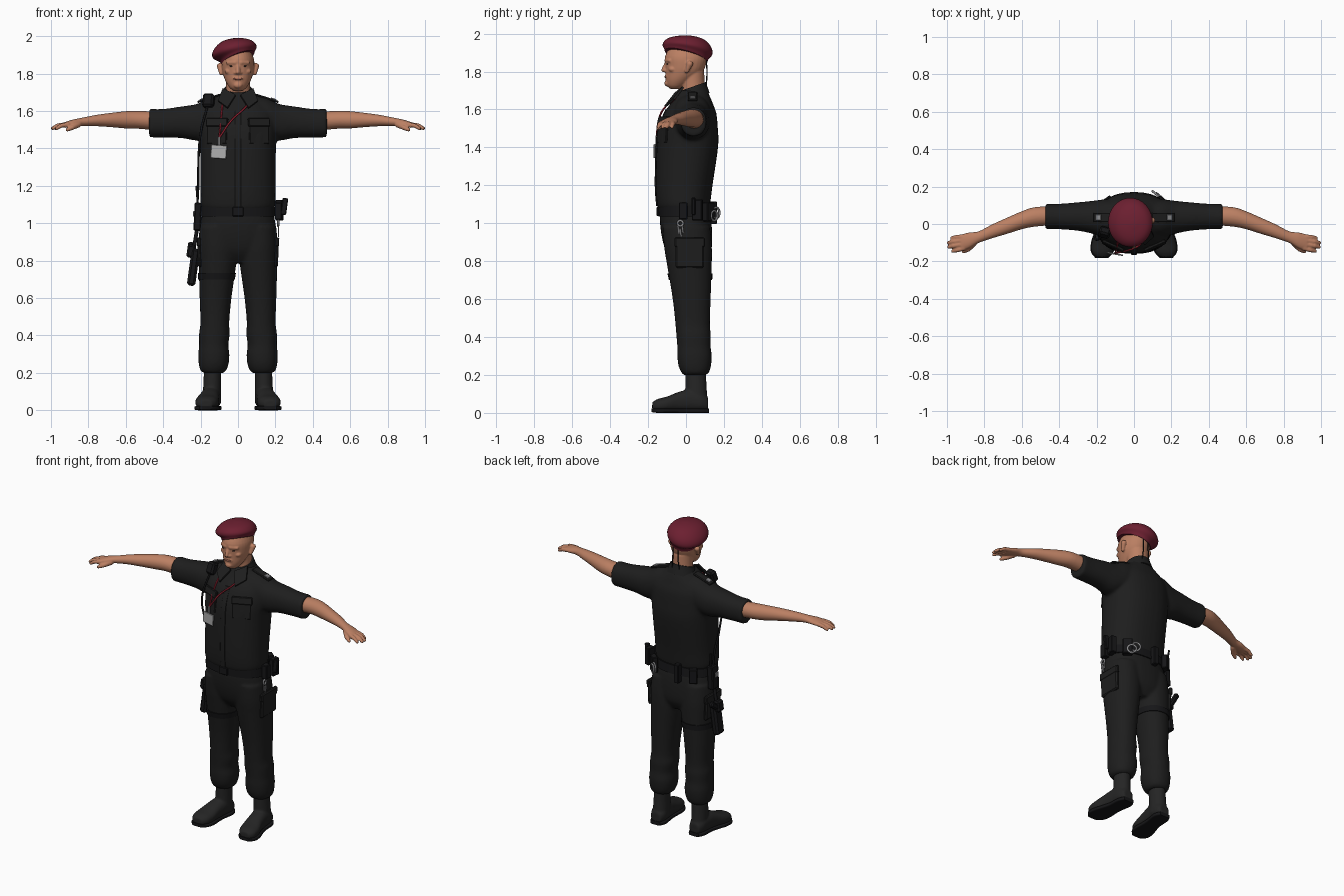
import bpy, bmesh, math
from mathutils import Vector, Matrix, Euler

default_cube = bpy.data.objects.get("Cube")
if default_cube:
    bpy.data.objects.remove(default_cube, do_unlink=True)


def material(name, red, green, blue, rough=0.8):
    mat = bpy.data.materials.new(name)
    mat.use_nodes = True
    mat.diffuse_color = (red, green, blue, 1)
    shader = next(n for n in mat.node_tree.nodes if n.type == 'BSDF_PRINCIPLED')
    shader.inputs["Base Color"].default_value = (red, green, blue, 1)
    shader.inputs["Roughness"].default_value = rough
    mat.roughness = rough
    return mat


CLOTH = material("black cloth", .013, .013, .013)
LEATHER = material("boot leather", .018, .018, .018)
GEAR = material("gear black", .008, .008, .009)
WOOL = material("maroon wool", .15, .014, .03)
SKIN = material("skin", .5, .215, .125)
LIP = material("lip", .33, .12, .08)
CARD = material("card grey", .42, .42, .42)
STEEL = material("steel", .25, .25, .26)
CORD = material("red cord", .3, .015, .03)

PLACE = {'X': lambda t, a, b: (t, a, b), 'Y': lambda t, a, b: (a, t, b),
         'Z': lambda t, a, b: (a, b, t)}


def blend(p, q, r, s, t):
    """Smooth interpolation from q to r."""
    return [b + t / 2 * (c - a + t * (2 * a - 5 * b + 4 * c - d + t * (3 * (b - c) + d - a)))
            for a, b, c, d in zip(p, q, r, s)]


def loft(bm, axis, rings, side=1, power=2.0, steps=4, sides=32):
    """Rings are (position on axis, centre a, centre b, radius a, radius b)."""
    dense = []
    for i in range(len(rings) - 1):
        four = [rings[max(i - 1, 0)], rings[i], rings[i + 1], rings[min(i + 2, len(rings) - 1)]]
        dense += [blend(*four, k / steps) for k in range(steps)]
    dense.append(rings[-1])
    loops = []
    for t, a, b, ra, rb in dense:
        loop = []
        for k in range(sides):
            angle = math.tau * k / sides
            c, s = math.cos(angle), math.sin(angle)
            x, y, z = PLACE[axis](t, a + ra * math.copysign(abs(c) ** (2 / power), c),
                                  b + rb * math.copysign(abs(s) ** (2 / power), s))
            loop.append(bm.verts.new((x * side, y, z)))
        loops.append(loop)
    for low, high in zip(loops, loops[1:]):
        for k in range(sides):
            n = (k + 1) % sides
            bm.faces.new((low[k], low[n], high[n], high[k]))
    bm.faces.new(loops[0])
    bm.faces.new(loops[-1])


def ball(bm, centre, size):
    bmesh.ops.create_uvsphere(bm, u_segments=20, v_segments=14, radius=1,
                              matrix=Matrix.LocRotScale(Vector(centre), None, Vector(size)))


def limb(bm, start, end, r1, r2):
    """Tapered capsule between two points."""
    start, end = Vector(start), Vector(end)
    line = end - start
    turn = line.to_track_quat('Z', 'Y')
    bmesh.ops.create_cone(bm, cap_ends=True, segments=16, radius1=r1, radius2=r2, depth=line.length,
                          matrix=Matrix.LocRotScale((start + end) / 2, turn, None))
    ball(bm, start, (r1, r1, r1))
    ball(bm, end, (r2, r2, r2))


def finish(bm, name, mat, voxel=0, relax=4, mirror=False, smooth=True):
    bmesh.ops.recalc_face_normals(bm, faces=bm.faces)
    mesh = bpy.data.meshes.new(name)
    bm.to_mesh(mesh)
    bm.free()
    mesh.materials.append(mat)
    if smooth:
        mesh.shade_smooth()
        mesh.set_sharp_from_angle(angle=math.radians(45))
    obj = bpy.data.objects.new(name, mesh)
    bpy.context.collection.objects.link(obj)
    if voxel:
        fuse = obj.modifiers.new("fuse", 'REMESH')
        fuse.mode, fuse.voxel_size, fuse.use_smooth_shade = 'VOXEL', voxel, True
        soft = obj.modifiers.new("soften", 'SMOOTH')
        soft.factor, soft.iterations = .5, relax
    if mirror:
        obj.modifiers.new("mirror", 'MIRROR').use_mirror_merge = False
    return obj


def box(name, mat, centre, size, turn=(0, 0, 0), bevel=.004, mirror=False):
    bm = bmesh.new()
    rot = Euler([math.radians(a) for a in turn])
    bmesh.ops.create_cube(bm, size=1, matrix=Matrix.LocRotScale(Vector(centre), rot, Vector(size)))
    obj = finish(bm, name, mat, mirror=mirror, smooth=False)
    if bevel:
        obj.modifiers.new("bevel", 'BEVEL').width = bevel
    return obj


def tube(name, mat, points, radius, closed=False):
    curve = bpy.data.curves.new(name, 'CURVE')
    curve.dimensions, curve.bevel_depth, curve.bevel_resolution = '3D', radius, 2
    curve.use_fill_caps = True
    spline = curve.splines.new('BEZIER')
    spline.bezier_points.add(len(points) - 1)
    for knot, p in zip(spline.bezier_points, points):
        knot.co = p
        knot.handle_left_type = knot.handle_right_type = 'AUTO'
    spline.use_cyclic_u = closed
    curve.materials.append(mat)
    bpy.context.collection.objects.link(bpy.data.objects.new(name, curve))


# Shirt: trunk and short sleeves fused together
bm = bmesh.new()
loft(bm, 'Z', [(1.07, 0, -.012, .185, .13), (1.1, 0, -.013, .2, .14), (1.2, 0, -.01, .2, .15),
               (1.4, 0, .007, .203, .162), (1.5, 0, .012, .208, .156), (1.58, 0, .022, .2, .138),
               (1.63, 0, .03, .17, .112), (1.665, 0, .035, .12, .093), (1.7, 0, .035, .08, .075)],
     power=2.3)
for side in (1, -1):
    loft(bm, 'X', [(.05, .03, 1.57, .1, .12), (.15, .032, 1.56, .1, .11), (.22, .036, 1.54, .088, .098),
                   (.3, .04, 1.54, .076, .085), (.4, .04, 1.535, .068, .076),
                   (.475, .04, 1.535, .068, .076)], side, 2.2)
finish(bm, "shirt", CLOTH, .01, 5)

# Collar, placket, pockets and shoulder straps
bm = bmesh.new()
loft(bm, 'Z', [(1.65, 0, .035, .1, .09), (1.69, 0, .035, .083, .077), (1.715, 0, .035, .074, .07)])
for v in bm.verts:
    v.co.z += .35 * (v.co.y - .02)
finish(bm, "collar", CLOTH)
bm = bmesh.new()
bm.faces.new([bm.verts.new(p) for p in ((.012, -.052, 1.68), (.08, -.01, 1.715),
                                        (.105, -.06, 1.65), (.055, -.105, 1.612))])
flap = finish(bm, "collar_points", CLOTH, mirror=True, smooth=False)
flap.modifiers.new("thickness", 'SOLIDIFY').thickness = .012
bm = bmesh.new()
loft(bm, 'Z', [(1.09, 0, -.15, .016, .007), (1.2, 0, -.159, .016, .006), (1.4, 0, -.154, .016, .006),
               (1.5, 0, -.143, .016, .006), (1.6, 0, -.102, .016, .007)], power=4)
finish(bm, "placket", CLOTH)
box("chest_pockets", CLOTH, (.112, -.122, 1.48), (.115, .012, .11), (-4, 0, 24), mirror=True)
box("pocket_flaps", CLOTH, (.112, -.118, 1.54), (.125, .016, .045), (-12, 0, 24), mirror=True)
box("shoulder_straps", CLOTH, (.155, .035, 1.668), (.13, .05, .012), (0, 18, 0), mirror=True)
box("rank_slides", STEEL, (.19, .035, 1.664), (.03, .03, .008), (0, 18, 0), .002, mirror=True)

# Trousers: seat and bloused legs
bm = bmesh.new()
loft(bm, 'Z', [(1.09, 0, -.01, .18, .125), (1.02, 0, -.003, .197, .135), (.93, 0, .005, .205, .133),
               (.85, 0, .014, .19, .118), (.79, 0, .02, .12, .08)], power=2.3)
for side in (1, -1):
    loft(bm, 'Z', [(.98, .105, .002, .1, .125), (.88, .108, .01, .104, .126), (.78, .11, .018, .1, .118),
                   (.6, .12, .03, .085, .1), (.47, .124, .035, .077, .091), (.41, .126, .04, .082, .091),
                   (.35, .13, .042, .078, .088), (.3, .129, .045, .083, .091), (.25, .13, .046, .08, .086),
                   (.215, .132, .048, .07, .074), (.2, .132, .048, .055, .06)], side, 2.2)
finish(bm, "trousers", CLOTH, .01, 3)
box("cargo_pockets", CLOTH, (.205, .02, .84), (.022, .15, .15), (0, 2, 0), .008, mirror=True)
box("cargo_flaps", CLOTH, (.209, .02, .9), (.022, .16, .05), (0, 2, 0), .006, mirror=True)

# Boots and soles
bm = bmesh.new()
loft(bm, 'Z', [(.25, .134, .05, .046, .055), (.15, .138, .052, .047, .056), (.04, .14, .056, .05, .06)])
loft(bm, 'Y', [(.117, .14, .045, .034, .035), (.08, .141, .058, .05, .05), (.02, .146, .065, .052, .058),
               (-.04, .154, .058, .054, .052), (-.1, .164, .046, .062, .04),
               (-.15, .17, .039, .056, .034), (-.178, .172, .034, .032, .022)], power=2.4)
finish(bm, "boots", LEATHER, .007, 3, mirror=True)
bm = bmesh.new()
loft(bm, 'Y', [(.12, .14, .012, .036, .012), (.08, .141, .012, .053, .012), (.01, .148, .012, .05, .012),
               (-.04, .156, .012, .055, .012), (-.1, .164, .012, .066, .012),
               (-.15, .17, .012, .06, .012), (-.182, .172, .014, .034, .01)], power=5)
finish(bm, "soles", GEAR, mirror=True)

# Forearms and hands
bm = bmesh.new()
loft(bm, 'X', [(.42, .045, 1.545, .05, .05), (.53, .038, 1.553, .052, .048), (.6, .02, 1.553, .048, .046),
               (.68, -.01, 1.552, .043, .038), (.76, -.04, 1.549, .037, .03), (.83, -.07, 1.542, .031, .023),
               (.88, -.087, 1.535, .042, .02), (.925, -.1, 1.526, .044, .015)])
for base, middle, tip in (((.915, -.068), (.95, -.07), (.975, -.074)),
                          ((.92, -.088), (.965, -.094), (.992, -.1)),
                          ((.92, -.109), (.965, -.117), (.99, -.124)),
                          ((.91, -.13), (.945, -.14), (.97, -.146))):
    limb(bm, (*base, 1.528), (*middle, 1.522), .013, .0115)
    limb(bm, (*middle, 1.522), (*tip, 1.507), .0115, .009)
limb(bm, (.855, -.1, 1.528), (.885, -.135, 1.512), .017, .013)
limb(bm, (.885, -.135, 1.512), (.912, -.148, 1.5), .013, .01)
finish(bm, "arms_and_hands", SKIN, .005, 2, mirror=True)

# Head and neck
bm = bmesh.new()
loft(bm, 'Z', [(1.94, 0, 0, .06, .08), (1.88, 0, 0, .085, .11), (1.83, 0, -.003, .086, .106),
               (1.79, 0, -.013, .078, .095), (1.755, 0, -.034, .064, .073),
               (1.725, 0, -.05, .045, .05), (1.708, 0, -.055, .025, .028)])
loft(bm, 'Z', [(1.64, 0, .04, .072, .066), (1.72, 0, .036, .064, .063), (1.8, 0, .03, .064, .066)])
limb(bm, (0, -.102, 1.848), (0, -.119, 1.808), .009, .012)
ball(bm, (0, -.098, 1.738), (.024, .016, .017))
ball(bm, (0, -.099, 1.774), (.032, .012, .016))
for side in (1, -1):
    ball(bm, (side * .012, -.108, 1.804), (.01, .01, .008))
    limb(bm, (side * .016, -.105, 1.859), (side * .055, -.087, 1.858), .01, .009)
    ball(bm, (side * .05, -.07, 1.812), (.022, .022, .016))
    limb(bm, (side * .09, .004, 1.802), (side * .096, .02, 1.84), .011, .017)
finish(bm, "head", SKIN, .005, 2)
bm = bmesh.new()
ball(bm, (0, -.108, 1.772), (.026, .006, .006))
finish(bm, "lips", LIP)
bm = bmesh.new()
ball(bm, (.034, -.096, 1.84), (.012, .007, .004))
finish(bm, "eyes", GEAR, mirror=True)

# Beret sagging to the right and back, with ties
bm = bmesh.new()
loft(bm, 'Z', [(1.88, 0, 0, .088, .113), (1.897, -.003, .002, .095, .118), (1.92, -.018, .008, .118, .131),
               (1.945, -.019, .008, .113, .126), (1.97, -.012, .004, .088, .1),
               (1.984, -.005, 0, .055, .062), (1.991, 0, 0, .015, .015)])
for v in bm.verts:
    sag = max(0, 1.995 - v.co.z) / .115
    v.co.z += sag * (.36 * v.co.x - .27 * v.co.y)
finish(bm, "beret", WOOL)
for x in (-.018, .018):
    tube("beret_tie", GEAR, [(x, .108, 1.86), (x, .11, 1.8), (x * 1.4, .108, 1.72)], .003)

# Belt and pouches
bm = bmesh.new()
loft(bm, 'Z', [(1.035, 0, -.004, .203, .14), (1.09, 0, -.008, .2, .139)], power=2.3, steps=1)
finish(bm, "belt", GEAR)
box("buckle", GEAR, (0, -.148, 1.062), (.06, .014, .05))
for x, y, z, wide, high, turn in ((.215, -.015, 1.065, .045, .09, 90), (.222, .06, 1.07, .055, .11, 80),
                                  (.15, .12, 1.06, .06, .1, 140), (-.04, .145, 1.055, .035, .12, 180),
                                  (-.14, .125, 1.055, .05, .09, 215)):
    box("belt_pouch", GEAR, (x, y, z), (wide, .036, high), (0, 0, turn))
box("pouch_clip", GEAR, (.248, .04, 1.09), (.03, .02, .09), (0, 8, 0))


def steel_ring(name, centre, radius, turn):
    spin = Matrix.Rotation(math.radians(turn), 3, 'Z')
    points = [Vector(centre) + spin @ Vector((radius * math.cos(a), 0, radius * math.sin(a)))
              for a in (math.tau * k / 8 for k in range(8))]
    tube(name, STEEL, points, .006, True)


# Handcuffs and keys
steel_ring("handcuff", (.12, .158, 1.055), .028, -40)
steel_ring("handcuff", (.14, .148, 1.04), .026, -40)
steel_ring("key_ring", (.215, -.03, 1.0), .014, 90)
for y, z in ((-.04, .965), (-.028, .95), (-.018, .97)):
    box("key", STEEL, (.216, y, z), (.006, .01, .045), (8, 0, 0), .001)

# Radio, shoulder microphone and cable
box("radio", GEAR, (-.215, .03, 1.035), (.04, .06, .15), (0, 3, 0), .006)
tube("radio_aerial", GEAR, [(-.215, .05, 1.1), (-.218, .055, 1.15), (-.222, .06, 1.2)], .006)
box("radio_badge", STEEL, (-.237, .02, 1.05), (.006, .03, .03), (0, 3, 0), .001)
box("shoulder_microphone", GEAR, (-.157, -.045, 1.655), (.06, .045, .075), (-20, 0, -15), .01)
tube("microphone_cable", GEAR, [(-.165, -.06, 1.62), (-.2, -.085, 1.48), (-.212, -.04, 1.3),
                                (-.213, .01, 1.18), (-.218, .025, 1.09)], .006)

# Thigh holster with grip and straps
box("holster", GEAR, (-.238, .02, .765), (.045, .075, .2), (0, 8, 0), .012)
box("holster_top", GEAR, (-.25, .02, .85), (.045, .06, .07), (0, 8, 0), .01)
box("pistol_grip", GEAR, (-.252, .065, .865), (.028, .09, .035), (35, 0, 0), .008)
tube("holster_hanger", GEAR, [(-.208, .02, 1.03), (-.222, .02, .95), (-.235, .02, .87)], .01)
bm = bmesh.new()
loft(bm, 'Z', [(.7, -.115, .024, .098, .114), (.735, -.113, .021, .102, .119)], power=2.2, steps=1)
finish(bm, "thigh_strap", GEAR)

# Lanyard with clip and pass card
tube("lanyard_left", CORD, [(.07, -.055, 1.655), (.03, -.112, 1.61), (-.035, -.142, 1.55),
                            (-.098, -.155, 1.46)], .005)
tube("lanyard_right", CORD, [(-.082, -.055, 1.65), (-.088, -.105, 1.59), (-.094, -.137, 1.52),
                             (-.1, -.155, 1.46)], .005)
box("lanyard_clip", STEEL, (-.1, -.156, 1.44), (.014, .01, .045), (0, 0, -8), .002)
box("pass_card", CARD, (-.103, -.16, 1.382), (.085, .008, .072), (0, 4, -10), .002)
